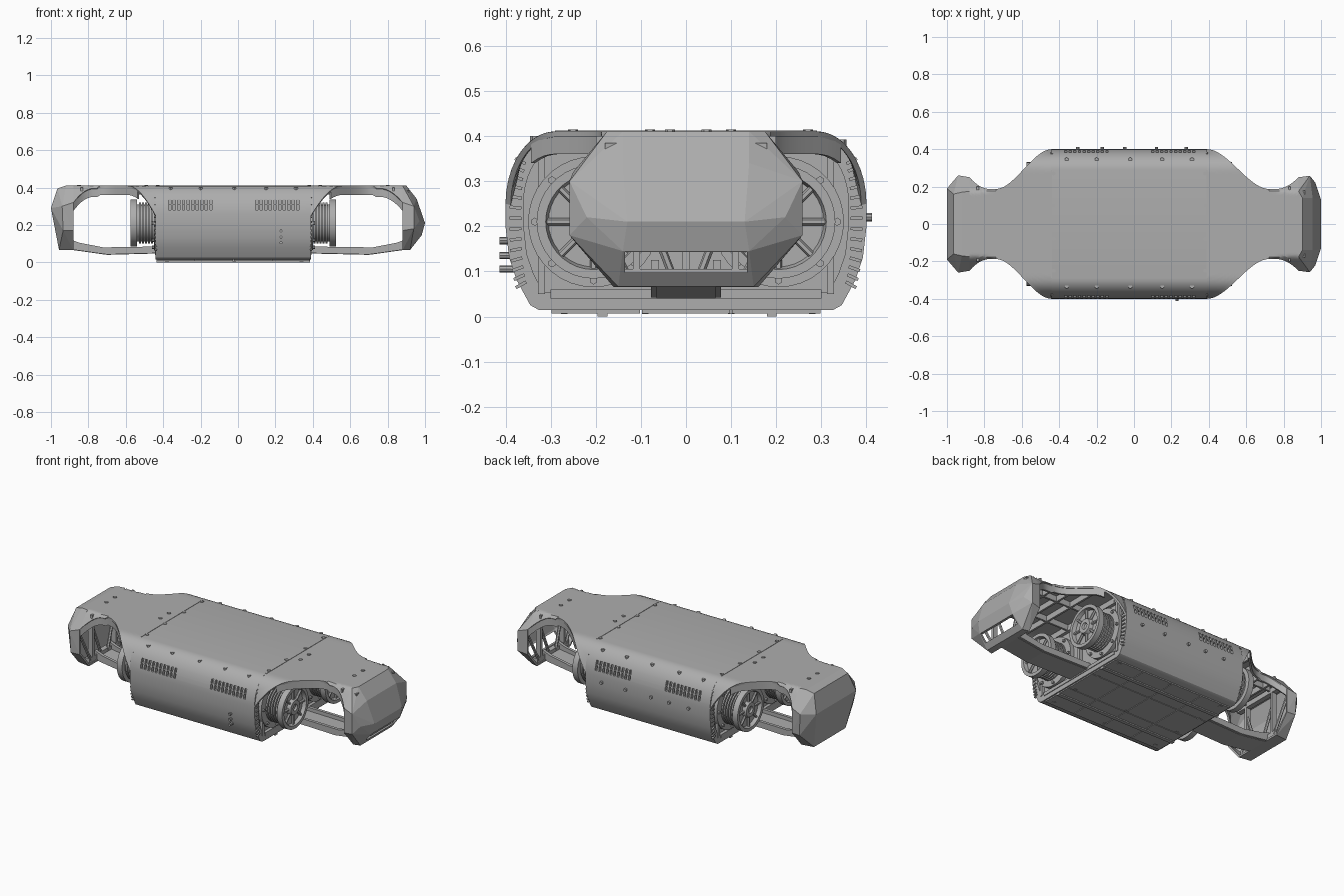
import bpy, bmesh, math
from mathutils import Vector, Matrix

cube = bpy.data.objects.get("Cube")
if cube:
    bpy.data.objects.remove(cube, do_unlink=True)

grey = bpy.data.materials.new("painted_grey")
grey.use_nodes = True
tone = (0.42, 0.42, 0.42, 1)
grey.diffuse_color = tone
grey.node_tree.nodes["Principled BSDF"].inputs["Base Color"].default_value = tone

REAR, FRONT, LIP, TOP = -0.44, 0.39, 0.88, 0.41
ENDS = ((1, "left", FRONT), (-1, "right", -REAR))


def activate(ob):
    bpy.ops.object.select_all(action='DESELECT')
    ob.select_set(True)
    bpy.context.view_layer.objects.active = ob


def finish(name, bm, thick=0, smooth=False):
    me = bpy.data.meshes.new(name)
    bm.to_mesh(me)
    bm.free()
    me.materials.append(grey)
    ob = bpy.data.objects.new(name, me)
    bpy.context.collection.objects.link(ob)
    activate(ob)
    if thick:
        mod = ob.modifiers.new("thickness", 'SOLIDIFY')
        mod.thickness, mod.offset = thick, -1
        bpy.ops.object.modifier_apply(modifier=mod.name)
    if smooth:
        bpy.ops.object.shade_smooth_by_angle(angle=math.radians(30))
    return ob


def cut(ob, cutter):
    activate(ob)
    mod = ob.modifiers.new("cut", 'BOOLEAN')
    mod.operation, mod.solver, mod.object = 'DIFFERENCE', 'EXACT', cutter
    bpy.ops.object.modifier_apply(modifier=mod.name)
    bpy.data.objects.remove(cutter, do_unlink=True)


def boxes(name, items):
    """Items are (centre, size) or (centre, size, rotation about x)."""
    bm = bmesh.new()
    for centre, size, *rot in items:
        m = Matrix.Translation(centre) @ Matrix.Rotation(rot[0] if rot else 0, 4, 'X')
        bmesh.ops.create_cube(bm, size=1, matrix=m @ Matrix.Diagonal((*size, 1)))
    return finish(name, bm)


def rods(name, items, r, sides=8):
    bm = bmesh.new()
    for p, q in items:
        p, q = Vector(p), Vector(q)
        m = Matrix.Translation((p + q) / 2) @ (q - p).to_track_quat('Z', 'Y').to_matrix().to_4x4()
        bmesh.ops.create_cone(bm, cap_ends=True, segments=sides, radius1=r, radius2=r,
                              depth=(q - p).length, matrix=m)
    return finish(name, bm)


def prism(name, pts, place, a, b, thick=0, smooth=False):
    """Extrude a 2D outline from a to b; with thick it becomes an open tube."""
    bm = bmesh.new()
    lo, hi = ([bm.verts.new(place(u, v, t)) for u, v in pts] for t in (a, b))
    n = len(pts)
    caps = [bm.faces.new(lo), bm.faces.new(hi)]
    for i in range(n):
        bm.faces.new((lo[i], lo[(i + 1) % n], hi[(i + 1) % n], hi[i]))
    bmesh.ops.recalc_face_normals(bm, faces=bm.faces[:])
    if thick:
        bmesh.ops.delete(bm, geom=caps, context='FACES_ONLY')
    return finish(name, bm, thick, smooth)


def sheet(name, fn, ni, nj, thick, facing):
    bm = bmesh.new()
    v = [[bm.verts.new(fn(i / ni, j / nj)) for j in range(nj + 1)] for i in range(ni + 1)]
    for i in range(ni):
        for j in range(nj):
            bm.faces.new((v[i][j], v[i + 1][j], v[i + 1][j + 1], v[i][j + 1]))
    bm.normal_update()
    if sum((f.normal.dot(Vector(facing)) for f in bm.faces)) < 0:
        bmesh.ops.reverse_faces(bm, faces=bm.faces[:])
    return finish(name, bm, thick, True)


def lathe(name, profile, base, s):
    bm = bmesh.new()
    vs = [bm.verts.new((base[0] + s * d, base[1], base[2] + r)) for d, r in profile]
    es = [bm.edges.new(e) for e in zip(vs, vs[1:])]
    bmesh.ops.spin(bm, geom=vs + es, cent=base, axis=(1, 0, 0), angle=math.tau, steps=36)
    bmesh.ops.remove_doubles(bm, verts=bm.verts[:], dist=0.0005)
    bmesh.ops.recalc_face_normals(bm, faces=bm.faces[:])
    return finish(name, bm, 0, True)


def hull(name, pts, s):
    bm = bmesh.new()
    for x, y, z in pts:
        for k in (1, -1):
            bm.verts.new((s * x, k * y, z))
    res = bmesh.ops.convex_hull(bm, input=bm.verts[:])
    bmesh.ops.delete(bm, geom=list({g for g in res["geom_interior"] if isinstance(g, bmesh.types.BMVert)}),
                     context='VERTS')
    bmesh.ops.recalc_face_normals(bm, faces=bm.faces[:])
    bmesh.ops.delete(bm, geom=[f for f in bm.faces if f.normal.x * s < -0.95], context='FACES')
    bmesh.ops.dissolve_limit(bm, angle_limit=0.02, verts=bm.verts[:], edges=bm.edges[:])
    return finish(name, bm, 0.012)


def roof(y, u=0):
    y = abs(y)
    if u > 0.7:
        return TOP - max(0, y - 0.175) * 1.2
    return TOP if y < 0.29 else 0.25 + 0.16 * math.sqrt(max(0, 1 - ((y - 0.29) / 0.11) ** 2))


def half_width(u):
    t = min(1, u / 0.68)
    return 0.4 - 0.213 * t * t * (3 - 2 * t) + 0.063 * max(0, (u - 0.75) / 0.25) ** 2


# Barrel: open tube with a recessed core
arc = [(0.29 + 0.11 * math.sin(a), 0.25 + 0.16 * math.cos(a))
       for a in (i * math.pi / 20 for i in range(11))]
side = arc + [(0.4, 0.2), (0.392, 0.13), (0.375, 0.08), (0.345, 0.025), (0.325, 0.014)]
section = side + [(-y, z) for y, z in reversed(side)]
along_x = lambda u, v, t: (t, u, v)
barrel = prism("barrel_shell", section, along_x, REAR, FRONT, 0.04, True)
prism("barrel_core", [(y * 0.92, 0.21 + (z - 0.21) * 0.92) for y, z in section],
      along_x, REAR + 0.015, FRONT - 0.015)

# Cooling vents on both flanks
cut(barrel, boxes("vent_cutter", [((x0 + 0.0245 * i, k * 0.4, z), (0.013, 0.05, 0.026))
    for x0 in (-0.365, 0.1) for i in range(10) for k in (1, -1) for z in (0.293, 0.323)]))

# Belly plates, rails and feet
boxes("belly_plates", [((-0.33 + 0.204 * i, 0.2 * j, 0.011), (0.2, 0.196, 0.008))
                       for i in range(4) for j in (-1, 0, 1)])
boxes("belly_rails", [((-0.025, y, 0.008), (0.82, 0.022, 0.016)) for y in (-0.185, 0.19)])
boxes("belly_feet", [((x, y, 0.01), (0.02, 0.014, 0.01))
                     for x in (-0.38, -0.02, 0.34) for y in (-0.27, -0.09, 0.1, 0.28)])

# Bolts on the roof and flanks
spots = [(x, y) for x in (-0.36, -0.2, -0.02, 0.15, 0.31) for y in (-0.335, 0.345)]
spots += [(x, y) for x in (-0.43, 0.38) for y in (-0.25, -0.08, 0.1, 0.27)]
spots += [(x, y) for x in (-0.85, -0.49, 0.44, 0.8) for y in (-0.035, 0.045)]
rods("roof_bolts", [((x, y, roof(y) - 0.01), (x, y, roof(y) + 0.004)) for x, y in spots], 0.011, 6)
rods("front_studs", [((0.23, -0.38, z), (0.23, -0.413, z)) for z in (0.105, 0.135, 0.168)], 0.008)
rods("back_studs", [((x, 0.38, 0.22), (x, 0.412, 0.22)) for x in (-0.3, -0.17, -0.05, 0.12, 0.28)], 0.009)
boxes("roof_seams", [((x, 0.0, TOP), (0.005, 0.58, 0.004)) for x in (REAR, FRONT)])

motor = [(0, 0), (0, 0.145), (0.025, 0.145), (0.025, 0.1)]
for i in range(5):
    d = 0.03 + 0.016 * i
    motor += [(d, 0.098), (d, 0.11), (d + 0.009, 0.11), (d + 0.009, 0.098)]
motor += [(0.115, 0.1), (0.115, 0.126), (0.15, 0.126), (0.15, 0.106), (0.128, 0.1),
          (0.128, 0.05), (0.15, 0.042), (0.15, 0.02), (0.14, 0.015), (0.14, 0)]

for s, tag, start in ENDS:
    at = lambda u: s * (start + u * (LIP - start))
    # Waisted roof and its hanging edge
    sheet(tag + "_roof_wing", lambda u, v: (at(u), (2 * v - 1) * half_width(u),
          roof((2 * v - 1) * half_width(u), u)), 28, 32, 0.012, (0, 0, 1))
    for k, hand in ((1, "back"), (-1, "front")):
        def skirt(u, v):
            u = 0.22 + 0.78 * u
            y = half_width(u) - 0.004
            return (at(u), k * y, roof(y, u) - 0.003 - 0.047 * v)
        sheet(f"{tag}_{hand}_roof_edge", skirt, 24, 1, 0.012, (0, k, 0))

        # Motor with spoked outer rim
        c = Vector((s * (start - 0.015), k * 0.205, 0.21))
        lathe(f"{tag}_{hand}_motor", motor, c, s)
        ring = [Vector((0, math.cos(a), math.sin(a))) for a in (i * math.pi / 4 for i in range(8))]
        out = Vector((s, 0, 0))
        rods(f"{tag}_{hand}_spokes", [(c + out * 0.134 + r * 0.04, c + out * 0.134 + r * 0.11)
                                      for r in ring], 0.008, 6)
        rods(f"{tag}_{hand}_mount_bolts", [(c + r * 0.13, c + r * 0.13 + out * 0.036)
                                           for r in ring], 0.009, 6)
        # Radial teeth round the barrel rim
        teeth = []
        for i in range(14):
            a = math.radians(-48 + 7.2 * i)
            z = 0.21 + 0.14 * math.sin(a) / math.sin(0.84)
            inset = 0.022 + 0.03 * abs(math.sin(a)) ** 3
            teeth.append(((s * start, k * (0.4 - inset), z), (0.012, 0.026, 0.007), k * a * 0.6))
        boxes(f"{tag}_{hand}_rim_teeth", teeth)

    # Roof ribs, end frame and cradle posts
    boxes(tag + "_roof_ribs",
          [((s * (start + LIP) / 2, y, 0.382), (LIP - start, 0.012, 0.036)) for y in (-0.1, 0.1)] +
          [((at(u), 0, 0.382), (0.012, 2 * half_width(u) - 0.02, 0.036)) for u in (0.3, 0.5, 0.7, 0.9)])
    boxes(tag + "_end_frame",
          [((s * (start - 0.006), 0, 0.05), (0.02, 0.6, 0.02)), ((s * (start - 0.006), 0, 0.37), (0.02, 0.6, 0.02))] +
          [((s * (start - 0.006), y, 0.21), (0.02, 0.016, 0.32)) for y in (-0.32, 0, 0.32)])
    boxes(tag + "_bumper_posts", [((s * 0.9, y, 0.23), (0.03, 0.016, 0.31)) for y in (-0.11, 0.11)] +
          [((s * 0.9, 0, 0.09), (0.03, 0.3, 0.03)), ((s * 0.9, 0, 0.37), (0.03, 0.36, 0.03))])
    rods(tag + "_bumper_braces", [((s * 0.89, k * a, 0.09), (s * 0.9, k * b, 0.3))
                                  for k in (1, -1) for a, b in ((0.03, 0.11), (0.13, 0.235))], 0.009, 6)

    # Lower arm: two rails with a web between
    in_xz = lambda u, v, t: (s * u, t, v)
    x0 = start - 0.03
    rail = [(x0, 0.05), (0.7, 0.042), (0.9, 0.07), (0.9, 0.125), (0.85, 0.105), (0.72, 0.08), (x0, 0.085)]
    web = [(x0, 0.048), (0.7, 0.04), (0.9, 0.068), (0.9, 0.085), (0.7, 0.058), (x0, 0.064)]
    for k, hand in ((1, "back"), (-1, "front")):
        prism(f"{tag}_{hand}_arm_rail", rail, in_xz, k * 0.06, k * 0.078)
    prism(tag + "_arm_web", web, in_xz, -0.065, 0.065)

# Faceted bumper shells
rim = [(LIP, 0.175, TOP), (LIP, 0.25, 0.32), (LIP, 0.25, 0.17), (LIP, 0.16, 0.065)]
left_bumper = hull("left_bumper", rim + [
    (0.9, 0.14, TOP), (0.955, 0.14, 0.34), (1.0, 0.13, 0.21), (0.982, 0.14, 0.145), (0.92, 0.15, 0.066),
    (0.94, 0.258, 0.3), (0.94, 0.258, 0.18), (0.97, 0.22, 0.22)], 1)
cut(left_bumper, boxes("slot_cutter", [((0.985, 0, 0.12), (0.14, 0.27, 0.046))]))
hull("right_bumper", rim + [
    (0.92, 0.17, TOP), (0.965, 0.16, 0.395), (1.0, 0.19, 0.29), (0.94, 0.26, 0.3),
    (0.935, 0.255, 0.17), (0.957, 0.15, 0.067)], -1)
